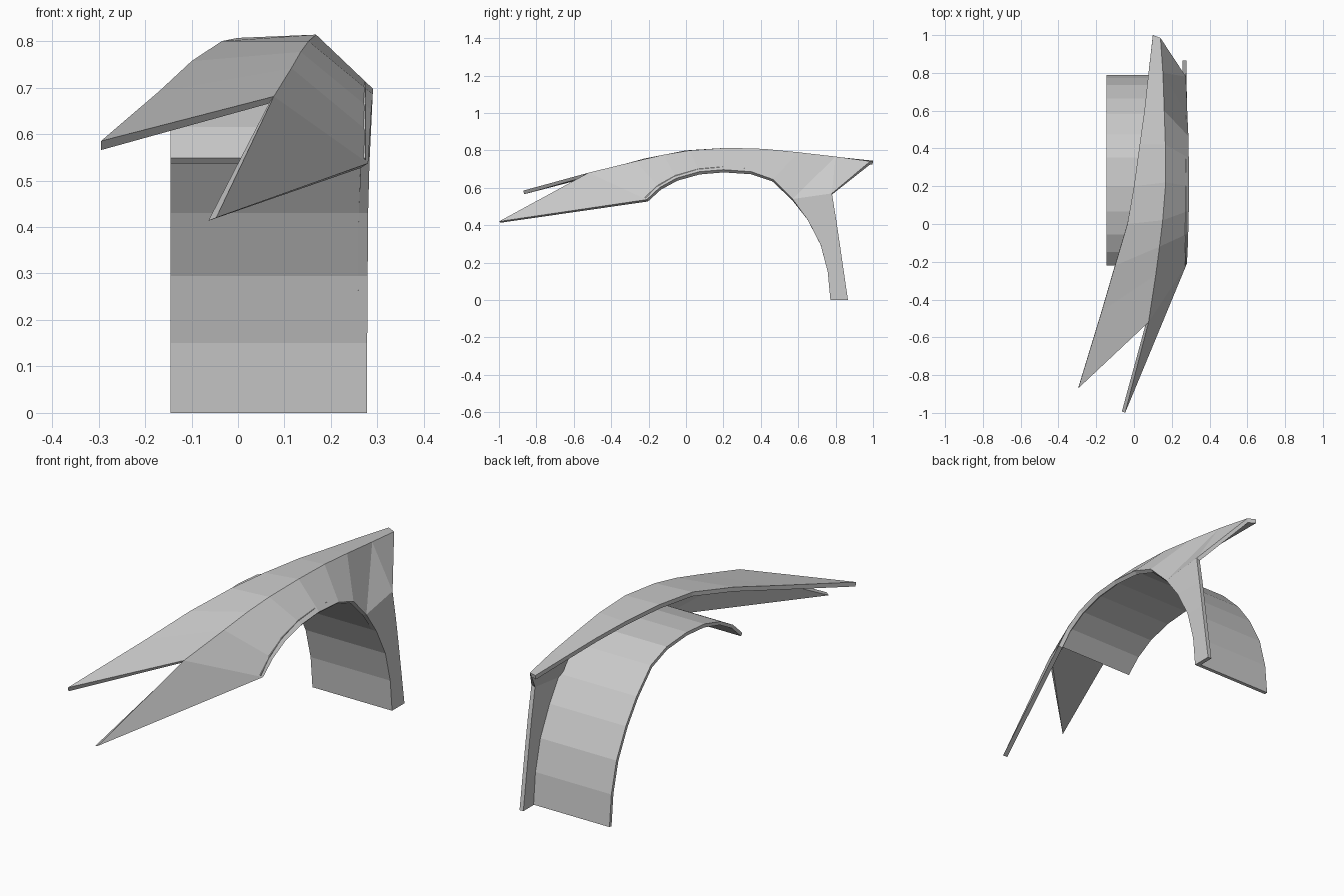
import bpy

if "Cube" in bpy.data.objects:
    bpy.data.objects.remove(bpy.data.objects["Cube"])


def build(name, verts, faces, thickness):
    """Mesh shell with its thickness added on the inner side."""
    me = bpy.data.meshes.new(name)
    me.from_pydata(verts, [], faces)
    me.update()
    ob = bpy.data.objects.new(name, me)
    bpy.context.collection.objects.link(ob)
    m = ob.modifiers.new("thickness", 'SOLIDIFY')
    m.thickness = abs(thickness)
    m.offset = -1 if thickness > 0 else 1
    return ob


def strip(a, b, n):
    """Quads between two index rows starting at a and b."""
    return [(a + i, b + i, b + i + 1, a + i + 1) for i in range(n - 1)]


# Wheel arch in (y, z), front end to rear foot
arch = [(-.21, .537), (-.14, .602), (-.05, .652), (.07, .686), (.2, .697),
        (.35, .686), (.465, .645), (.57, .54), (.65, .43), (.72, .295),
        (.758, .15), (.772, 0)]

# Inner edge of the top, and the crease between top and side (front to rear)
inner = [(-.295, -.87, .585), (-.17, -.46, .692), (-.1, -.22, .757),
         (-.035, 0, .8), (0, .2, .807), (.03, .42, .8), (.055, .6, .785),
         (.077, .8, .766), (.1, 1, .745)]
crease = [(.077, -.52, .681), (.115, -.27, .742), (.135, -.12, .777),
          (.152, .02, .8), (.168, .22, .814), (.166, .42, .808),
          (.16, .6, .79), (.153, .8, .767), (.14, .985, .742)]
# Side lower edge: follows the arch, bulging slightly at its crown
side_x = [.28, .284, .287, .29, .291, .29, .288, .283, .28, .279, .278, .278]
lower = [(x, y, z) for x, (y, z) in zip(side_x, arch)]
# Rear edge of the post, corner to foot
rear = [(.275, .78, .57), (.277, .803, .43), (.278, .823, .295),
        (.278, .844, .15), (.278, .866, 0)]
tip = [(-.047, -1, .42)]

verts = inner + crease + lower + rear + tip
I, C, L, R, T = 0, 9, 18, 30, 35
faces = strip(I, C, 9)                      # top panel
faces += strip(C, L, 8)                     # side over the arch
faces += [(C + 7, L + 7, R), (C + 7, R, C + 8)]  # rear corner
faces += strip(R, L + 7, 5)                 # post behind the wheel
faces += [(C, T, L)]                        # pointed front wing
# post quads must face outward like the rest
faces = [f[::-1] if f[0] >= R and f[0] != T and f[0] < T and
         (verts[f[1]][1] - verts[f[0]][1]) * (verts[f[3]][2] - verts[f[0]][2])
         - (verts[f[1]][2] - verts[f[0]][2]) * (verts[f[3]][1] - verts[f[0]][1]) < 0
         else f for f in faces]
build("fender_panel", verts, faces, .02)

# Wheel arch liner
n = len(arch)
lv = [(-.145, y, z) for y, z in arch] + [(.274, y, z) for y, z in arch]
build("wheel_liner", lv, strip(0, n, n), -.016)
